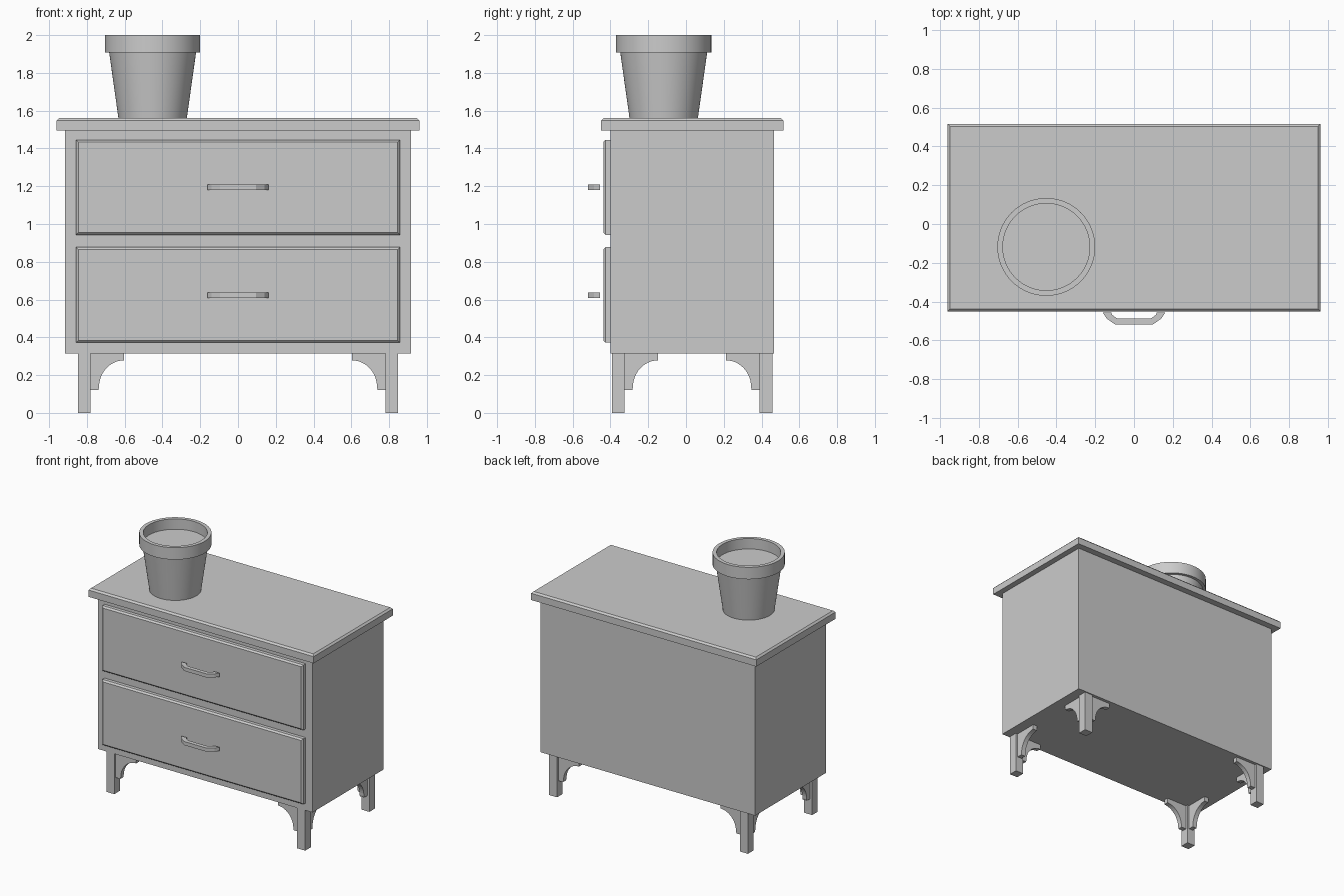
import bpy, bmesh, math

if "Cube" in bpy.data.objects:
    bpy.data.objects.remove(bpy.data.objects["Cube"])


def finish(name, bm):
    bmesh.ops.recalc_face_normals(bm, faces=bm.faces)
    me = bpy.data.meshes.new(name)
    bm.to_mesh(me)
    bm.free()
    ob = bpy.data.objects.new(name, me)
    bpy.context.collection.objects.link(ob)
    return ob


def box(name, lo, hi, bevel=0.0, keep=None):
    """Box between two corners; edges accepted by keep(edge) are chamfered."""
    bm = bmesh.new()
    bmesh.ops.create_cube(bm, size=1)
    for v in bm.verts:
        v.co = [lo[i] + (v.co[i] + 0.5) * (hi[i] - lo[i]) for i in range(3)]
    if bevel:
        edges = [e for e in bm.edges if keep(e)]
        bmesh.ops.bevel(bm, geom=edges, offset=bevel, segments=1, affect='EDGES')
    return finish(name, bm)


def prism(name, pts, to3d, a, b):
    """Extrude a 2D outline from depth a to depth b."""
    bm = bmesh.new()
    f = bm.faces.new([bm.verts.new(to3d(u, v, a)) for u, v in pts])
    new = bmesh.ops.extrude_face_region(bm, geom=[f])["geom"]
    shift = [q - p for p, q in zip(to3d(0, 0, a), to3d(0, 0, b))]
    bmesh.ops.translate(bm, vec=shift, verts=[g for g in new if isinstance(g, bmesh.types.BMVert)])
    return finish(name, bm)


# Cabinet and top slab with chamfered upper rim
box("cabinet_body", (-0.915, -0.40, 0.315), (0.915, 0.465, 1.495))
box("cabinet_top", (-0.96, -0.45, 1.495), (0.96, 0.515, 1.56), 0.013,
    lambda e: all(v.co.z > 1.55 for v in e.verts))

# Drawers with bowed handles standing just off the fronts
half_outer = [(0.162, -0.455), (0.14, -0.488), (0.095, -0.519)]
half_inner = [(0.085, -0.488), (0.112, -0.469), (0.118, -0.455)]
right = half_inner + half_outer
handle = right + [(-x, y) for x, y in reversed(right)]
for label, z0, z1, hz in (("lower", 0.372, 0.877, 0.623), ("upper", 0.943, 1.446, 1.195)):
    box(label + "_drawer", (-0.857, -0.438, z0), (0.857, -0.39, z1), 0.012,
        lambda e: all(v.co.y < -0.43 for v in e.verts))
    prism(label + "_handle", handle, lambda u, v, d: (u, v, d), hz - 0.014, hz + 0.014)

# Legs, each with two curved brackets pointing inwards
CY, LX, LY, H, T = 0.032, 0.814, 0.357, 0.034, 0.018
bracket = [(0.0, 0.315), (0.0, 0.122), (0.075, 0.122)]
for i in range(13):
    a = math.radians(90 * i / 12)
    bracket.append((0.21 - 0.132 * math.cos(a), 0.135 + 0.143 * math.sin(a)))
bracket.append((0.21, 0.315))
for sx, side in ((-1, "left"), (1, "right")):
    for sy, end in ((-1, "front"), (1, "back")):
        x, y = sx * LX, CY + sy * (LY + H)
        name = f"{end}_{side}_"
        box(name + "leg", (x - H, y - H, 0), (x + H, y + H, 0.315))
        prism(name + "bracket_x", bracket, lambda u, v, d: (x - sx * u, d, v), y - T, y + T)
        prism(name + "bracket_y", bracket, lambda u, v, d: (d, y - sy * u, v), x - T, x + T)

# Flower pot: lathed profile with thick rim and soil surface
profile = [(0, 1.56), (0.181, 1.56), (0.23, 1.908), (0.252, 1.908), (0.252, 2.0),
           (0.224, 2.0), (0.224, 1.92), (0, 1.92)]
bm = bmesh.new()
vs = [bm.verts.new((r, 0, z)) for r, z in profile]
es = [bm.edges.new(p) for p in zip(vs, vs[1:])]
bmesh.ops.spin(bm, geom=vs + es, cent=(0, 0, 0), axis=(0, 0, 1),
               angle=math.tau, steps=64, use_duplicate=False)
bmesh.ops.remove_doubles(bm, verts=bm.verts, dist=1e-4)
pot = finish("flower_pot", bm)
pot.location = (-0.452, -0.118, 0)
bpy.context.view_layer.objects.active = pot
pot.select_set(True)
bpy.ops.object.shade_smooth_by_angle(angle=math.radians(30))
